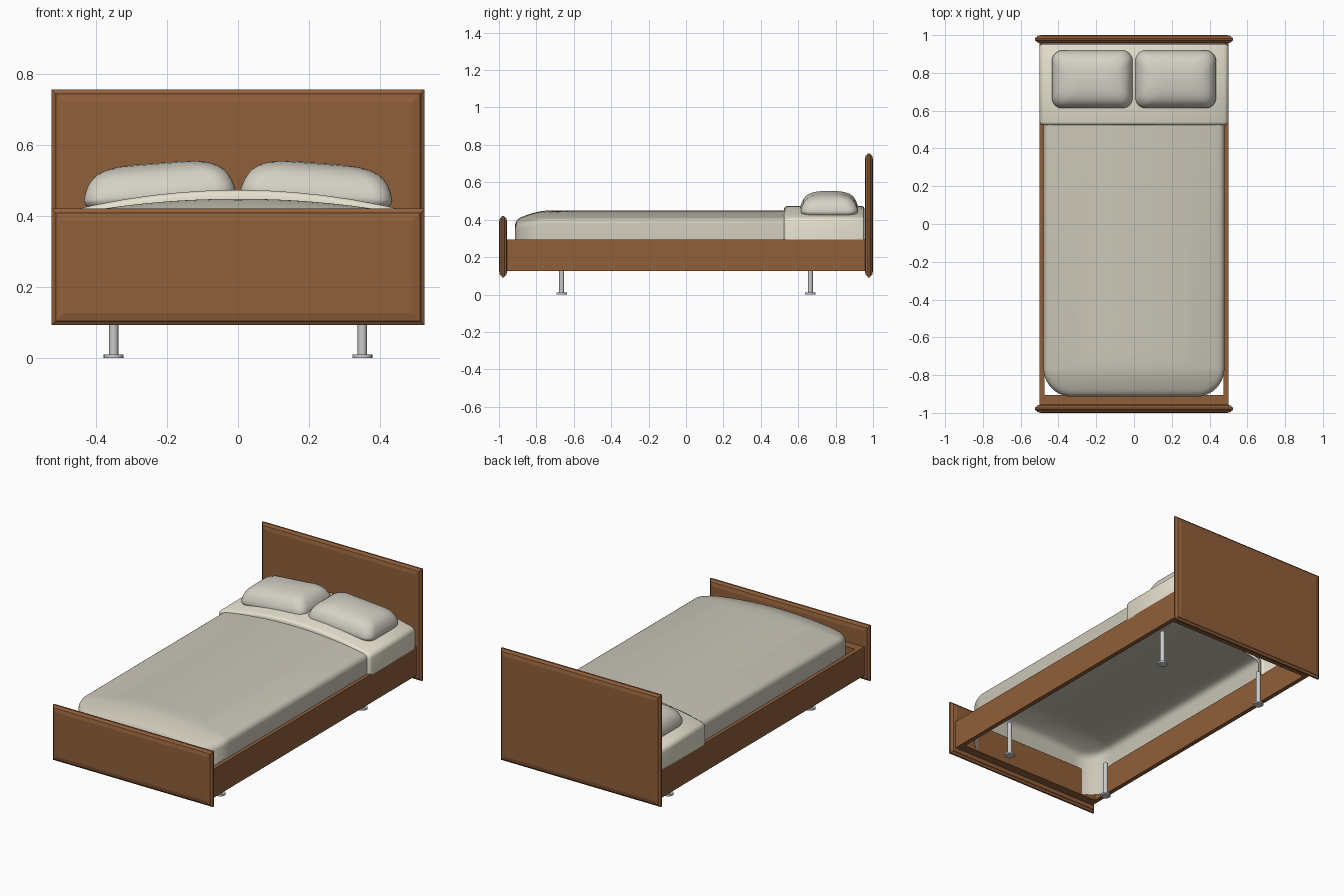
import bpy, bmesh, math
from mathutils import Matrix

if "Cube" in bpy.data.objects:
    bpy.data.objects.remove(bpy.data.objects["Cube"])


def material(name, rgb):
    m = bpy.data.materials.new(name)
    m.diffuse_color = (*rgb, 1)
    m.use_nodes = True
    m.node_tree.nodes["Principled BSDF"].inputs["Base Color"].default_value = m.diffuse_color
    return m


WOOD = material("wood", (0.28, 0.115, 0.042))
BLANKET = material("blanket_cloth", (0.60, 0.57, 0.48))
SHEET = material("sheet_cloth", (0.80, 0.76, 0.63))
PILLOW = material("pillow_cloth", (0.66, 0.64, 0.56))


def finish(bm, name, mat=None, smooth=None):
    bmesh.ops.remove_doubles(bm, verts=bm.verts, dist=1e-5)
    bmesh.ops.recalc_face_normals(bm, faces=bm.faces)
    me = bpy.data.meshes.new(name)
    bm.to_mesh(me)
    bm.free()
    ob = bpy.data.objects.new(name, me)
    bpy.context.collection.objects.link(ob)
    if mat:
        me.materials.append(mat)
    if smooth:
        bpy.ops.object.select_all(action='DESELECT')
        ob.select_set(True)
        bpy.context.view_layer.objects.active = ob
        bpy.ops.object.shade_smooth_by_angle(angle=math.radians(smooth))
    return ob


def loft(rings, closed=True, cap_start=False, cap_end=False):
    """Skin a list of equally long point rings."""
    bm = bmesh.new()
    vs = [[bm.verts.new(p) for p in r] for r in rings]
    n = len(rings[0])
    for a, b in zip(vs, vs[1:]):
        for i in range(n if closed else n - 1):
            j = (i + 1) % n
            bm.faces.new((a[i], a[j], b[j], b[i]))
    if cap_start:
        bm.faces.new(vs[0])
    if cap_end:
        bm.faces.new(vs[-1])
    return bm


def board(name, y, z0, z1):
    """Panel whose edges taper to a narrow rim."""
    prof = [(0.034, 0.022), (0.012, 0.017), (0.009, 0.011), (0, 0.005)]
    prof += [(d, -t) for d, t in reversed(prof)]
    rings = []
    for d, t in prof:
        w = 0.525 - d
        rings.append([(-w, y - t, z0 + d), (w, y - t, z0 + d),
                      (w, y - t, z1 - d), (-w, y - t, z1 - d)])
    finish(loft(rings, True, True, True), name, WOOD)


def box(name, x0, x1, y0, y1, z0, z1):
    bm = bmesh.new()
    bmesh.ops.create_cube(bm, size=1)
    bmesh.ops.transform(bm, verts=bm.verts, matrix=Matrix.Translation(
        ((x0 + x1) / 2, (y0 + y1) / 2, (z0 + z1) / 2))
        @ Matrix.Diagonal((x1 - x0, y1 - y0, z1 - z0, 1)))
    finish(bm, name, WOOD)


# Headboard and footboard
board("headboard", 0.978, 0.092, 0.755)
board("footboard", -0.978, 0.092, 0.42)

# Bed frame rails
for s, side in ((-1, "left"), (1, "right")):
    xs = sorted((s * 0.474, s * 0.5))
    box(side + "_rail", *xs, -0.957, 0.957, 0.125, 0.294)
box("foot_rail", -0.474, 0.474, -0.957, -0.905, 0.125, 0.294)
box("head_rail", -0.474, 0.474, 0.905, 0.957, 0.125, 0.294)

# Metal legs with foot discs
for x in (-0.35, 0.35):
    for y in (-0.665, 0.665):
        bm = bmesh.new()
        for r, z0, z1 in ((0.028, 0, 0.01), (0.013, 0.01, 0.21)):
            bmesh.ops.create_cone(
                bm, cap_ends=True, segments=20, radius1=r, radius2=r, depth=z1 - z0,
                matrix=Matrix.Translation((x, y, (z0 + z1) / 2)))
        finish(bm, "leg", None, 35)


# Blanket: open shell, U-shaped outline inset towards the centre line
def blanket_height(x, y):
    t = min(1, max(0, (-0.75 - y) / 0.165))
    return 0.448 - 0.19 * x * x - 0.05 * t ** 1.6


def u_outline(d):
    w, y0 = 0.479 - d, -0.914 + d
    r = min(w, max(0.15 - d, 0.0))
    pts = [(w, 0.535)]
    pts += [(w - r + r * math.cos(a), y0 + r - r * math.sin(a))
            for a in [i * math.pi / 20 for i in range(11)]]
    half = [((w - r) * k / 5, y0) for k in (4, 3, 2, 1)]
    pts += half
    return pts + [(0, y0)] + [(-x, y) for x, y in reversed(pts)]


rings = [[(x, y, 0.13) for x, y in u_outline(0)]]
for d, drop in ((0, 0.026), (0.003, 0.015), (0.009, 0.007), (0.018, 0.002), (0.03, 0),
                (0.055, 0), (0.08, 0), (0.105, 0), (0.13, 0), (0.16, 0), (0.22, 0),
                (0.29, 0), (0.36, 0), (0.42, 0), (0.479, 0)):
    rings.append([(x, y, blanket_height(x, y) - drop) for x, y in u_outline(d)])
finish(loft(rings, closed=False), "blanket", BLANKET, 40)


# Folded sheet: arched section swept along y, open underneath
def sheet_section(y, d):
    w, top = 0.5 - d, 0.473 - d
    half = [(w, 0.288)]
    for i in range(5):
        a = i * math.pi / 8
        x = w - 0.022 * (1 - math.cos(a))
        half.append((x, top - 0.26 * x * x - 0.022 * (1 - math.sin(a))))
    half += [(x, top - 0.26 * x * x) for x in (0.4, 0.32, 0.24, 0.16, 0.08)]
    pts = half + [(0, top)] + [(-x, z) for x, z in reversed(half)]
    return [(x, y, z) for x, z in pts]


steps = ((0.525, 0.03), (0.525, 0.012), (0.529, 0.005), (0.540, 0),
         (0.940, 0), (0.950, 0.004), (0.955, 0.014))
finish(loft([sheet_section(y, d) for y, d in steps], closed=False, cap_end=True),
       "folded_sheet", SHEET, 40)


# Pillows: stacked rounded rectangles, tilted to follow the mattress
def rounded_rect(hx, hy, r, z, n=6):
    r = min(r, hx, hy)
    pts = []
    for q, (sx, sy) in enumerate(((1, 1), (-1, 1), (-1, -1), (1, -1))):
        for i in range(n + 1):
            a = (q + i / n) * math.pi / 2
            pts.append((sx * (hx - r) + r * math.cos(a),
                        sy * (hy - r) + r * math.sin(a), z))
    return pts


layers = ((0.03, -0.028), (0.008, -0.022), (0.001, -0.008), (0, 0.0), (0.006, 0.02),
          (0.016, 0.041), (0.028, 0.056), (0.045, 0.069), (0.07, 0.079),
          (0.1, 0.085), (0.145, 0.088))
for s, side in ((-1, "left"), (1, "right")):
    rings = [rounded_rect(0.214 - d, 0.153 - d, 0.055, z) for d, z in layers]
    bm = loft(rings, True, True, True)
    bmesh.ops.transform(bm, verts=bm.verts,
                        matrix=Matrix.Translation((s * 0.221, 0.766, 0.461))
                        @ Matrix.Rotation(s * math.radians(4.5), 4, 'Y'))
    finish(bm, side + "_pillow", PILLOW, 50)
